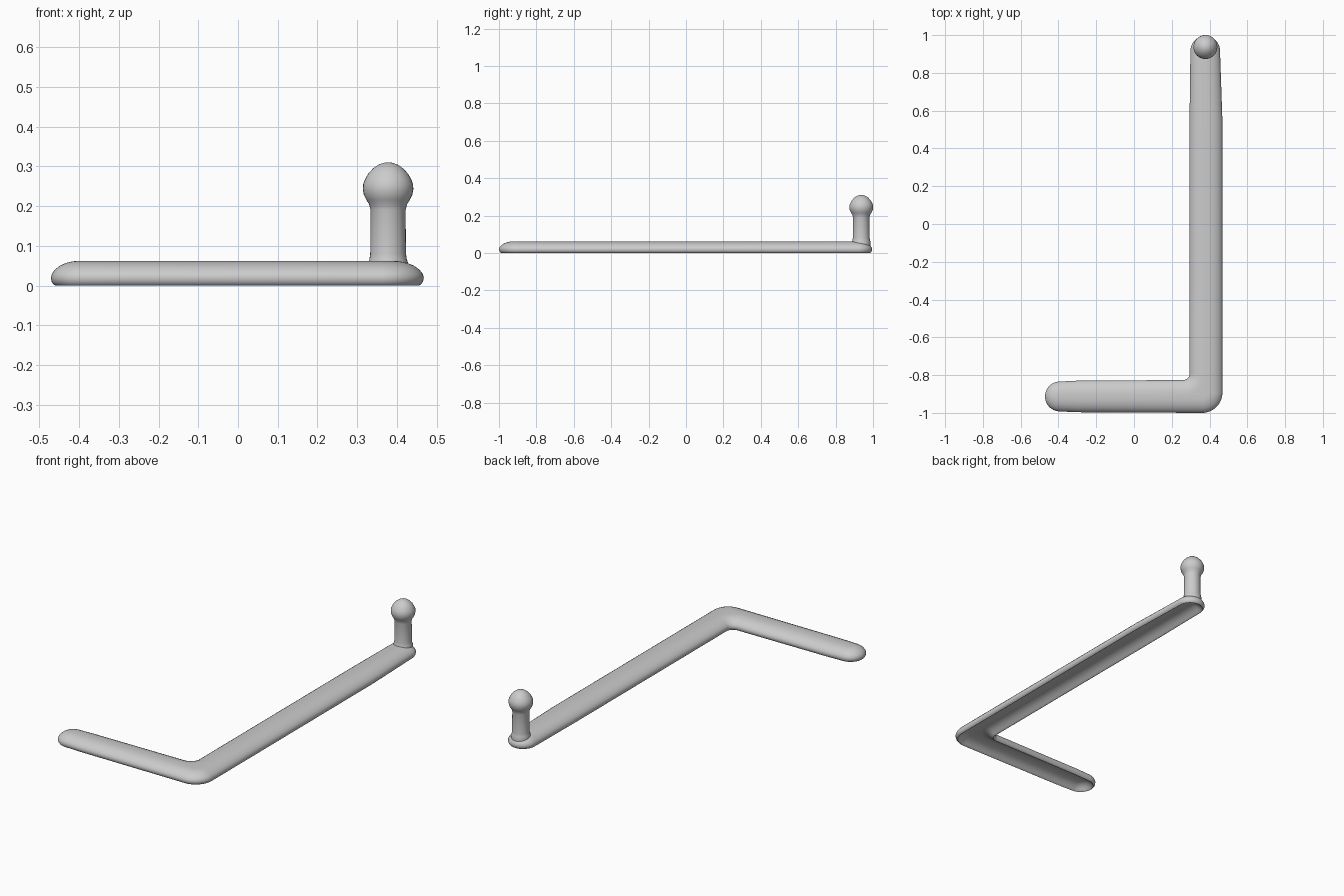
import bpy, bmesh
from math import pi, sin, cos

cube = bpy.data.objects.get("Cube")
if cube:
    bpy.data.objects.remove(cube, do_unlink=True)

grey = bpy.data.materials.new("light_grey")
grey.use_nodes = True
colour = (0.6, 0.6, 0.6, 1)
grey.diffuse_color = colour
grey.node_tree.nodes["Principled BSDF"].inputs["Base Color"].default_value = colour

SPINE_X, SPINE_Y = 0.381, -0.913     # centre lines of the two arms
SHORT_END, LONG_END = -0.392, 0.917  # centres of the rounded tips


def arc(cx, cy, r, start, end, steps):
    return [(cx + r * cos(start + (end - start) * i / steps),
             cy + r * sin(start + (end - start) * i / steps)) for i in range(steps + 1)]


def outline(r):
    """L-shaped contour at distance r from the centre lines, anticlockwise."""
    return (arc(SHORT_END, SPINE_Y, r * 0.91, pi / 2, 3 * pi / 2, 20)
            + [(-0.3, SPINE_Y - r * 0.96)]
            + arc(SPINE_X - 0.02, SPINE_Y + 0.02, r + 0.02, -pi / 2, 0, 12)
            + [(SPINE_X + r, 0.55)]
            + arc(SPINE_X - 0.004, LONG_END, r * 0.9, 0, pi, 20)
            + [(SPINE_X - r, 0.55)]
            + arc(SPINE_X - 0.12, SPINE_Y + 0.12, 0.12 - r, 0, -pi / 2, 8)
            + [(-0.3, SPINE_Y + r * 0.96)])


def loft(name, rings):
    """Skin a stack of equal-length closed rings and cap both ends."""
    bm = bmesh.new()
    loops = [[bm.verts.new(p) for p in ring] for ring in rings]
    n = len(loops[0])
    for a, b in zip(loops, loops[1:]):
        for i in range(n):
            j = (i + 1) % n
            bm.faces.new((a[i], a[j], b[j], b[i]))
    caps = [bm.faces.new(loops[0][::-1]), bm.faces.new(loops[-1])]
    bm.normal_update()
    bmesh.ops.triangulate(bm, faces=caps, ngon_method="EAR_CLIP")
    mesh = bpy.data.meshes.new(name)
    bm.to_mesh(mesh)
    bm.free()
    mesh.materials.append(grey)
    obj = bpy.data.objects.new(name, mesh)
    bpy.context.collection.objects.link(obj)
    bpy.ops.object.select_all(action="DESELECT")
    obj.select_set(True)
    bpy.context.view_layer.objects.active = obj
    bpy.ops.object.shade_smooth_by_angle(angle=pi / 4)


# Bar with a rounded groove underneath and a soft domed top: (height, half width)
bar = [(0.034, 0.012), (0.032, 0.026), (0.027, 0.040), (0.019, 0.053), (0.009, 0.064),
       (0.002, 0.071), (0, 0.075), (0.003, 0.080), (0.010, 0.085), (0.020, 0.087),
       (0.030, 0.084), (0.040, 0.076), (0.050, 0.062), (0.057, 0.045), (0.061, 0.026),
       (0.062, 0.010)]
loft("bent_bar", [[(x, y, z) for x, y in outline(r)] for z, r in bar])

# Upright pin with flared foot and rounded knob: (height, radius)
pin = [(0.038, 0.049), (0.058, 0.050), (0.066, 0.047), (0.08, 0.045), (0.19, 0.044),
       (0.205, 0.048), (0.216, 0.055), (0.228, 0.061), (0.242, 0.0635), (0.255, 0.0630),
       (0.268, 0.058), (0.282, 0.050), (0.295, 0.038), (0.304, 0.025), (0.309, 0.012),
       (0.310, 0.002)]
loft("knobbed_pin", [[(x, y, z) for x, y in arc(0.378, 0.937, r, 0, 2 * pi, 32)[:-1]]
                     for z, r in pin])
